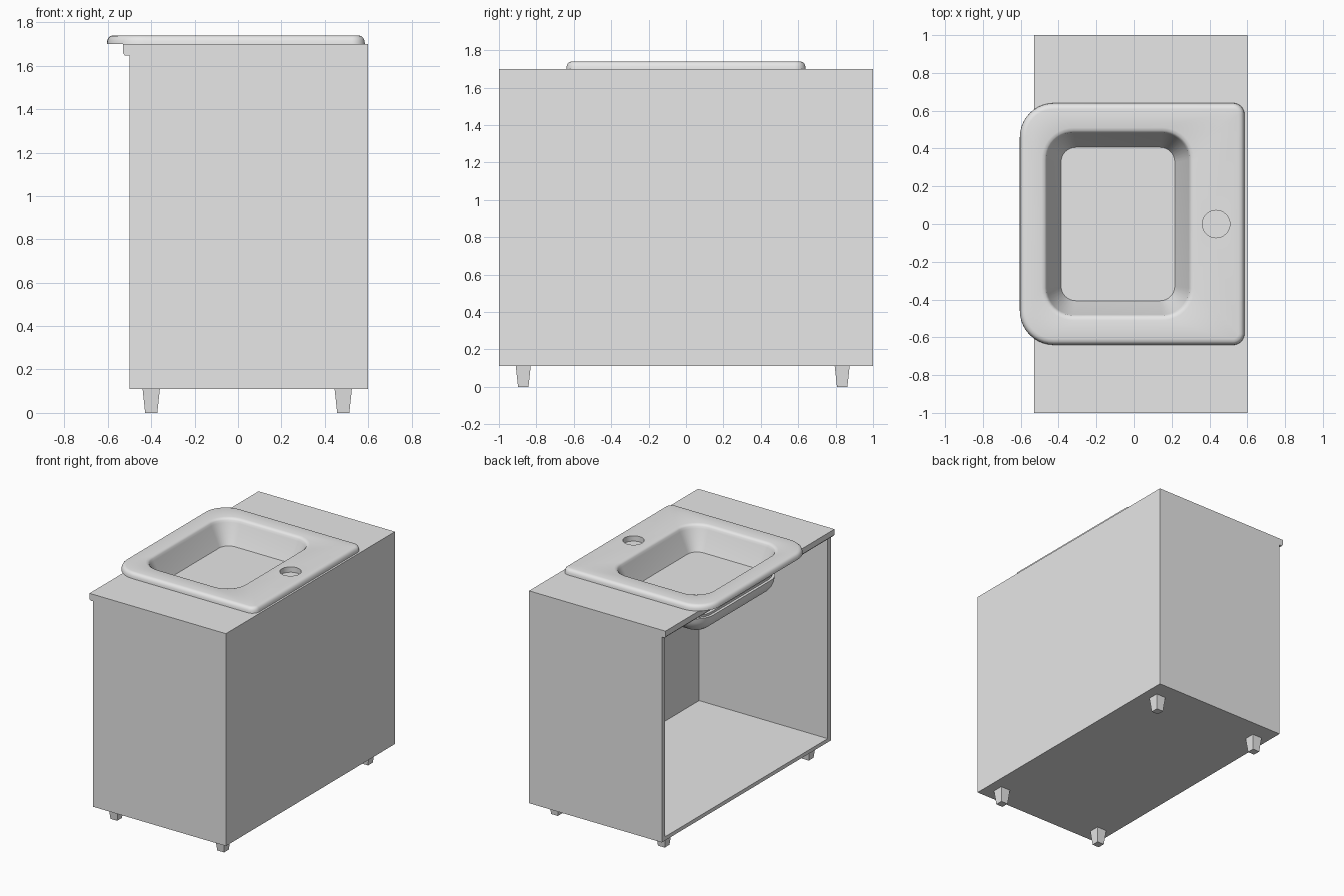
import bpy, bmesh, math
from mathutils import Matrix

cube = bpy.data.objects.get("Cube")
if cube:
    bpy.data.objects.remove(cube, do_unlink=True)

grey = bpy.data.materials.new("light grey")
grey.use_nodes = True
grey.diffuse_color = (0.8, 0.8, 0.8, 1)
grey.node_tree.nodes["Principled BSDF"].inputs["Base Color"].default_value = (0.8, 0.8, 0.8, 1)


def finish(name, bm):
    bmesh.ops.recalc_face_normals(bm, faces=bm.faces)
    mesh = bpy.data.meshes.new(name)
    bm.to_mesh(mesh)
    bm.free()
    mesh.materials.append(grey)
    obj = bpy.data.objects.new(name, mesh)
    bpy.context.collection.objects.link(obj)
    return obj


def select(obj):
    bpy.ops.object.select_all(action='DESELECT')
    obj.select_set(True)
    bpy.context.view_layer.objects.active = obj


def cut(obj, cutter):
    cutter.hide_render = True
    select(obj)
    mod = obj.modifiers.new("cut", 'BOOLEAN')
    mod.operation = 'DIFFERENCE'
    mod.solver = 'EXACT'
    mod.object = cutter
    bpy.ops.object.modifier_apply(modifier=mod.name)
    bpy.data.objects.remove(cutter, do_unlink=True)


def smooth(obj, angle=35):
    select(obj)
    bpy.ops.object.shade_smooth_by_angle(angle=math.radians(angle))


def box(name, x0, x1, y0, y1, z0, z1):
    bm = bmesh.new()
    bmesh.ops.create_cube(bm, size=1)
    bmesh.ops.scale(bm, vec=(x1 - x0, y1 - y0, z1 - z0), verts=bm.verts)
    bmesh.ops.translate(bm, vec=((x0 + x1) / 2, (y0 + y1) / 2, (z0 + z1) / 2), verts=bm.verts)
    return finish(name, bm)


def cylinder(name, x, y, radius, z0, z1):
    bm = bmesh.new()
    bmesh.ops.create_cone(bm, cap_ends=True, segments=40, radius1=radius, radius2=radius,
                          depth=z1 - z0, matrix=Matrix.Translation((x, y, (z0 + z1) / 2)))
    return finish(name, bm)


def ring(bm, bounds, inset, z):
    """Rounded rectangle; bounds hold x min, x max, half width, left and right radii."""
    x0, x1, half, r_left, r_right = bounds
    x0, x1, half = x0 + inset, x1 - inset, half - inset
    verts = []
    for i, (sx, sy) in enumerate([(1, 1), (-1, 1), (-1, -1), (1, -1)]):
        r = max((r_right if sx > 0 else r_left) - inset, 0.02)
        cx = x1 - r if sx > 0 else x0 + r
        cy = sy * (half - r)
        for k in range(11):
            a = math.radians(90 * i + 9 * k)
            verts.append(bm.verts.new((cx + r * math.cos(a), cy + r * math.sin(a), z)))
    return verts


def loft(name, sections):
    bm = bmesh.new()
    rings = [ring(bm, *s) for s in sections]
    for a, b in zip(rings, rings[1:]):
        n = len(a)
        for i in range(n):
            bm.faces.new((a[i], a[(i + 1) % n], b[(i + 1) % n], b[i]))
    bm.faces.new(rings[0])
    bm.faces.new(rings[-1])
    return finish(name, bm)


RIM = (-0.605, 0.585, 0.64, 0.18, 0.06)
BOWL = (-0.46, 0.29, 0.48, 0.14, 0.14)

# Cabinet with a counter lip over the open side
profile = [(-0.5, 0.11), (0.6, 0.11), (0.6, 1.70), (-0.53, 1.70),
           (-0.53, 1.658), (-0.522, 1.648), (-0.5, 1.648)]
bm = bmesh.new()
face = bm.faces.new([bm.verts.new((x, -1, z)) for x, z in profile])
extruded = bmesh.ops.extrude_face_region(bm, geom=[face])["geom"]
bmesh.ops.translate(bm, vec=(0, 2, 0),
                    verts=[v for v in extruded if isinstance(v, bmesh.types.BMVert)])
cabinet = finish("cabinet", bm)
cut(cabinet, box("cavity_cutter", -0.7, 0.565, -0.962, 0.962, 0.138, 1.645))
cut(cabinet, loft("counter_cutter", [(BOWL, -0.025, 1.6), (BOWL, -0.025, 1.8)]))

# Basin: outer bowl, rim, then inner bowl down to the floor
wall, floor, fillet = 0.018, 1.44, 0.13
corner = [math.radians(15 * k) for k in range(7)]
inner = [(BOWL, 0.012 + fillet * (1 - math.cos(a)), floor + fillet * (1 - math.sin(a)))
         for a in reversed(corner)]
outer = [(b, i - wall, z - wall) for b, i, z in reversed(inner)]
rim = [(RIM, 0, 1.70), (RIM, 0.002, 1.715), (RIM, 0.007, 1.728),
       (RIM, 0.017, 1.737), (RIM, 0.032, 1.74)]
lip = [(BOWL, -0.03, 1.74), (BOWL, -0.014, 1.736), (BOWL, -0.004, 1.727), (BOWL, 0, 1.71)]
basin = loft("basin", outer + [(BOWL, -wall, 1.70)] + rim + lip + inner)
cut(basin, cylinder("tap_hole_cutter", 0.435, 0, 0.073, 1.6, 1.8))
smooth(basin)

# Drain cover
drain = cylinder("drain", -0.14, 0, 0.085, floor - 0.002, floor + 0.003)
smooth(drain)

# Tapered square legs
for x, side in ((-0.4, "front"), (0.485, "back")):
    for y, end in ((-0.87, "right"), (0.835, "left")):
        bm = bmesh.new()
        bmesh.ops.create_cube(bm, size=1)
        for v in bm.verts:
            h = 0.04 if v.co.z > 0 else 0.028
            v.co = (x + math.copysign(h, v.co.x), y + math.copysign(h, v.co.y),
                    0.112 if v.co.z > 0 else 0)
        finish(f"leg_{side}_{end}", bm)
